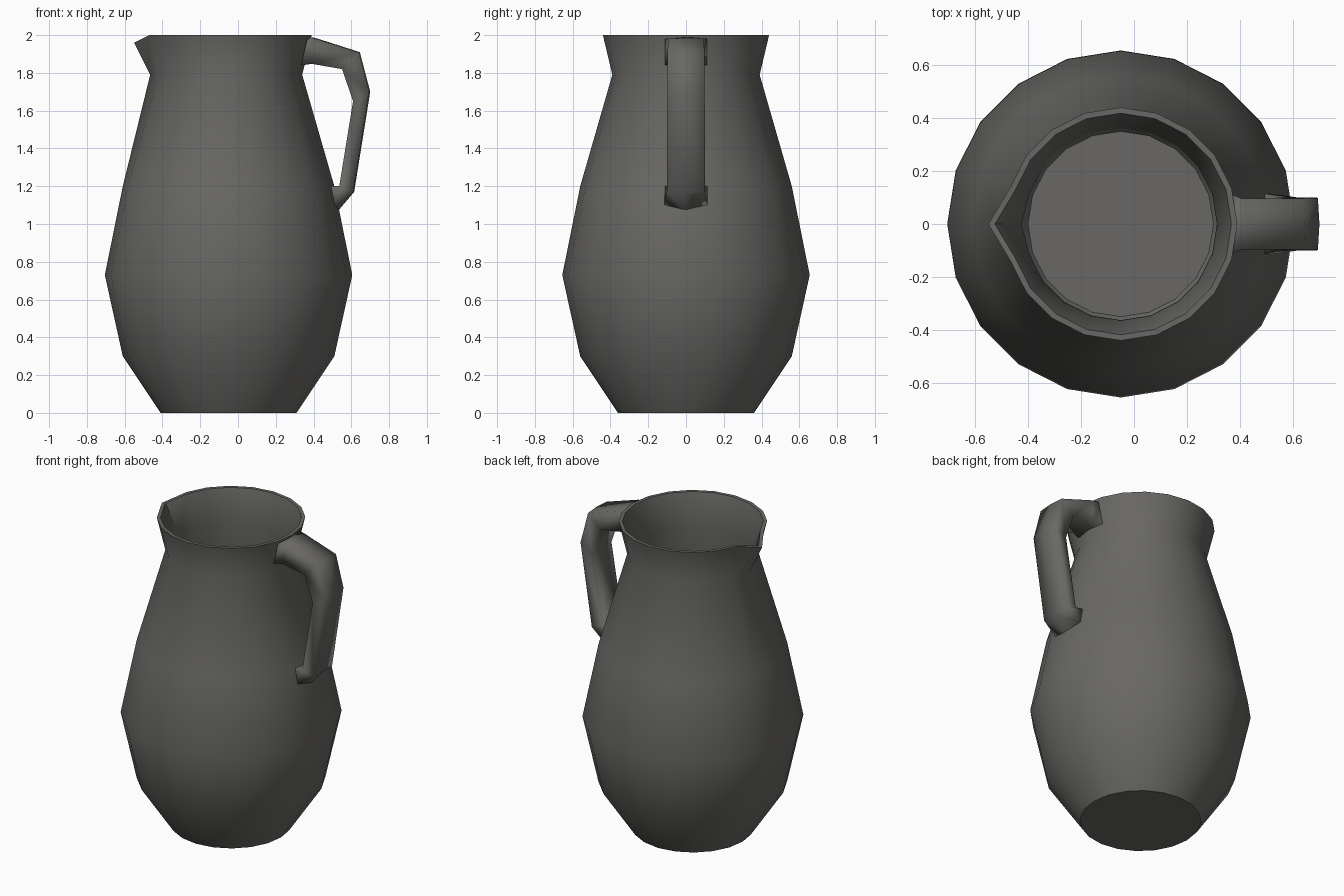
import bpy, bmesh, math

if "Cube" in bpy.data.objects:
    bpy.data.objects.remove(bpy.data.objects["Cube"])

SIDES = 20
AXIS_X = -0.05

clay = bpy.data.materials.new("dark grey clay")
clay.diffuse_color = (0.14, 0.137, 0.128, 1)
clay.use_nodes = True
clay.node_tree.nodes["Principled BSDF"].inputs["Base Color"].default_value = clay.diffuse_color


def finish(name, bm, angle):
    bmesh.ops.recalc_face_normals(bm, faces=bm.faces[:])
    mesh = bpy.data.meshes.new(name)
    bm.to_mesh(mesh)
    bm.free()
    mesh.materials.append(clay)
    obj = bpy.data.objects.new(name, mesh)
    bpy.context.collection.objects.link(obj)
    bpy.ops.object.select_all(action='DESELECT')
    obj.select_set(True)
    bpy.context.view_layer.objects.active = obj
    bpy.ops.object.shade_smooth_by_angle(angle=math.radians(angle))
    return obj


def skin(bm, rings):
    # Joins successive closed rings with quads and caps both ends
    for a, b in zip(rings, rings[1:]):
        n = len(a)
        for i in range(n):
            j = (i + 1) % n
            bm.faces.new((a[i], a[j], b[j], b[i]))
    bm.faces.new(rings[0])
    bm.faces.new(rings[-1])


# Jug body: outer wall up, over the rim, inner wall down to the floor
# (radius, height, radius at spout, height at spout)
profile = [
    (0.36, 0.0, 0.36, 0.0), (0.56, 0.30, 0.56, 0.30),
    (0.655, 0.73, 0.655, 0.73), (0.56, 1.20, 0.56, 1.20),
    (0.39, 1.79, 0.415, 1.79), (0.44, 2.0, 0.50, 1.96),
    (0.418, 2.0, 0.475, 1.965), (0.363, 1.79, 0.375, 1.79),
    (0.533, 1.20, 0.533, 1.20), (0.628, 0.73, 0.628, 0.73),
    (0.535, 0.31, 0.535, 0.31), (0.35, 0.03, 0.35, 0.03),
]
bm = bmesh.new()
rings = []
for r, z, spout_r, spout_z in profile:
    ring = []
    for i in range(SIDES):
        a = 2 * math.pi * i / SIDES
        rr, zz = (spout_r, spout_z) if i == SIDES // 2 else (r, z)
        ring.append(bm.verts.new((AXIS_X + rr * math.cos(a), rr * math.sin(a), zz)))
    rings.append(ring)
skin(bm, rings)
finish("jug_body", bm, 42)

# Handle: six-point strap sections, ends wrapped onto the curved wall
# (outer x, outer z, inner x, inner z, half width, corner dx, corner dz outer)
sections = [
    (0.372, 1.99, 0.338, 1.84, 0.115, -0.018, -0.01),
    (0.41, 1.985, 0.39, 1.848, 0.096, 0.0, -0.004),
    (0.645, 1.91, 0.555, 1.82, 0.097, -0.004, -0.004),
    (0.70, 1.70, 0.615, 1.65, 0.099, -0.006, 0.0),
    (0.615, 1.17, 0.54, 1.20, 0.101, -0.004, 0.0),
    (0.53, 1.07, 0.495, 1.20, 0.115, -0.02, 0.03),
]
bm = bmesh.new()
rings = []
for ox, oz, ix, iz, w, dx, dz in sections:
    pts = [(ox + dx, -w, oz + dz), (ox, 0, oz), (ox + dx, w, oz + dz),
           (ix + dx, w, iz), (ix, 0, iz), (ix + dx, -w, iz)]
    rings.append([bm.verts.new(p) for p in pts])
skin(bm, rings)
finish("handle", bm, 100)
